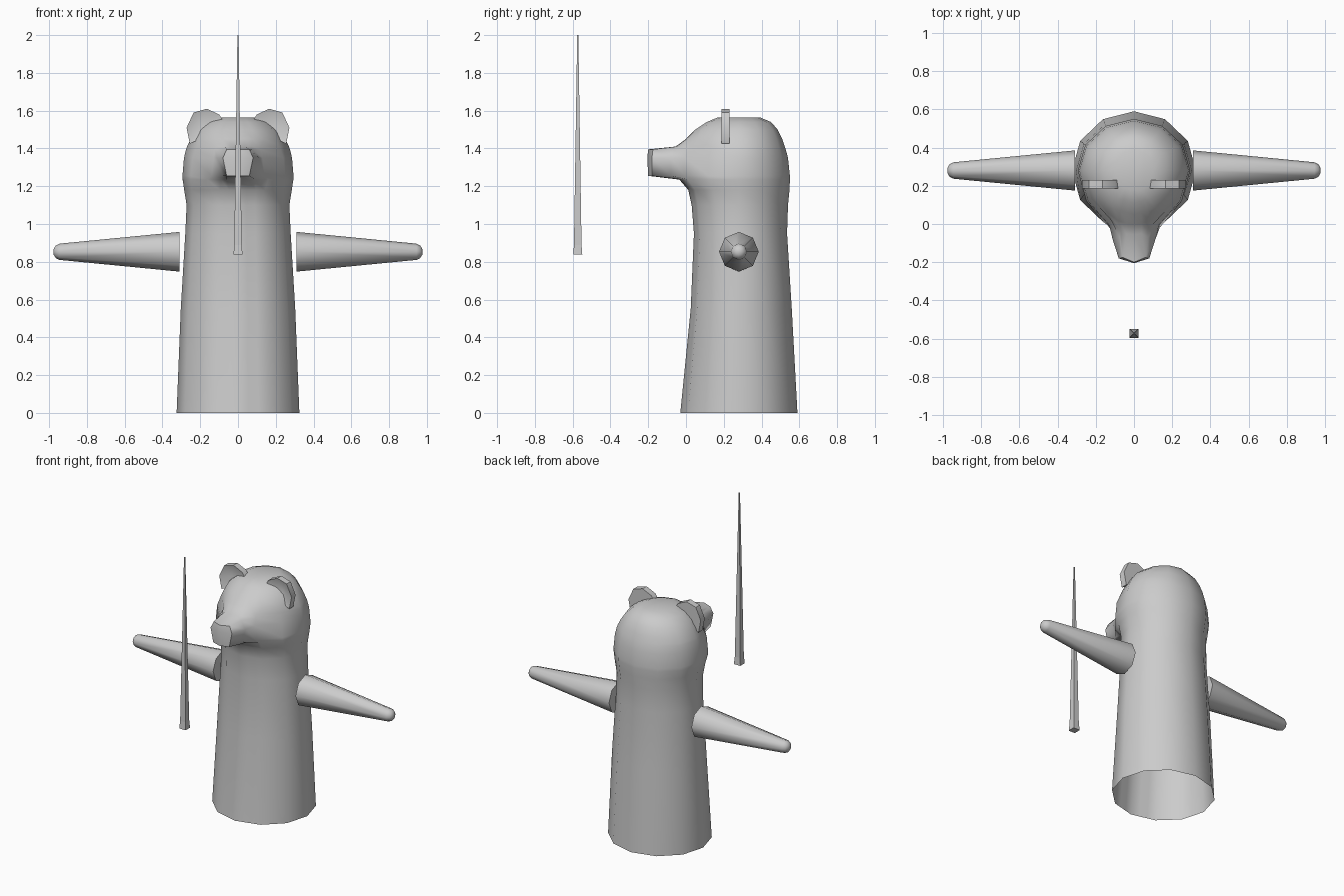
import bpy, bmesh
from math import sin, cos, pi, radians

if "Cube" in bpy.data.objects:
    bpy.data.objects.remove(bpy.data.objects["Cube"])


def finish(name, bm, smooth=True, angle=40):
    bmesh.ops.recalc_face_normals(bm, faces=bm.faces)
    mesh = bpy.data.meshes.new(name)
    bm.to_mesh(mesh)
    bm.free()
    ob = bpy.data.objects.new(name, mesh)
    bpy.context.collection.objects.link(ob)
    if smooth:
        bpy.ops.object.select_all(action='DESELECT')
        ob.select_set(True)
        bpy.context.view_layer.objects.active = ob
        bpy.ops.object.shade_smooth_by_angle(angle=radians(angle))
    return ob


def loft(rings, cap_start=False, cap_end=False):
    bm = bmesh.new()
    vs = [[bm.verts.new(p) for p in r] for r in rings]
    n = len(vs[0])
    for a, b in zip(vs, vs[1:]):
        for i in range(n):
            j = (i + 1) % n
            bm.faces.new((a[i], a[j], b[j], b[i]))
    if cap_start:
        bm.faces.new(vs[0])
    if cap_end:
        bm.faces.new(vs[-1])
    return bm


# Body and head: one tube whose front bulges into a snout
CY = 0.28


def ring(z, w, back, front):
    half = [(w * cos(t), CY + (back - CY) * sin(t)) for t in (pi / 2, pi / 3, pi / 6, 0)]
    half[0] = (0, back)
    if isinstance(front, (int, float)):
        d = CY - front
        a, b = (w * cos(pi / 6), CY - d / 2), (w / 2, CY - d * sin(pi / 3))
        half += [a, b]
        for k in (1 / 3, 2 / 3, 1):
            half.append((b[0] * (1 - k), b[1] + (front - b[1]) * k))
    else:
        half += front
    pts = half + [(-x, y) for x, y in reversed(half[1:-1])]
    return [(x, y, z) for x, y in pts]


sections = [
    (0, .325, .59, -.03), (.55, .303, .56, .025), (.95, .279, .535, .042),
    (1.1, .272, .54, .03), (1.18, .285, .548, .012),
    (1.235, .293, .55, [(.25, .12), (.16, .01), (.09, -.02), (.06, -.035), (0, -.035)]),
    (1.255, .294, .55, [(.25, .12), (.14, -.005), (.08, -.08), (.06, -.18), (0, -.2)]),
    (1.35, .286, .54, [(.24, .12), (.13, -.005), (.112, -.08), (.08, -.18), (0, -.205)]),
    (1.395, .275, .528, [(.225, .13), (.12, .02), (.075, -.07), (.06, -.175), (0, -.2)]),
    (1.41, .27, .523, [(.22, .13), (.12, .02), (.07, -.03), (.04, -.05), (0, -.055)]),
    (1.45, .25, .51, [(.205, .14), (.14, .06), (.08, .015), (.04, .003), (0, 0)]),
    (1.5, .215, .485, .05), (1.54, .165, .45, .11), (1.565, .1, .39, .17),
]
finish("body_and_head", loft([ring(*s) for s in sections], cap_end=True), angle=50)

# Ears: thin slabs with a dished front
outline = [(.08, 1.55), (.1, 1.58), (.165, 1.61), (.235, 1.59), (.272, 1.51),
           (.255, 1.425), (.2, 1.45)]
for s, side in ((1, "right"), (-1, "left")):
    bm = loft([[(s * x, y, z) for x, z in outline] for y in (.23, .187)], cap_start=True)
    rim = [v for v in bm.verts if v.co.y < .2]
    dish = bm.verts.new((s * .19, .212, 1.52))
    for i in range(len(rim)):
        bm.faces.new((rim[i - 1], rim[i], dish))
    finish("ear_" + side, bm)

# Arms: eight-sided tapering limbs with rounded tips
arm = [(.31, .105), (.945, .043), (.965, .033), (.976, .015)]
for s, side in ((1, "right"), (-1, "left")):
    rings = [[(s * x, CY + r * cos(k * pi / 4), .853 + r * sin(k * pi / 4))
              for k in range(8)] for x, r in arm]
    finish("arm_" + side, loft(rings, True, True), angle=50)

# Spike: slim square rod held in front
rod = [(.838, .024), (.89, .02), (2.0, .003)]
finish("spike", loft([[(r * a, -.573 + r * b, z) for a, b in ((1, 1), (-1, 1), (-1, -1), (1, -1))]
                      for z, r in rod], True, True), smooth=False)
